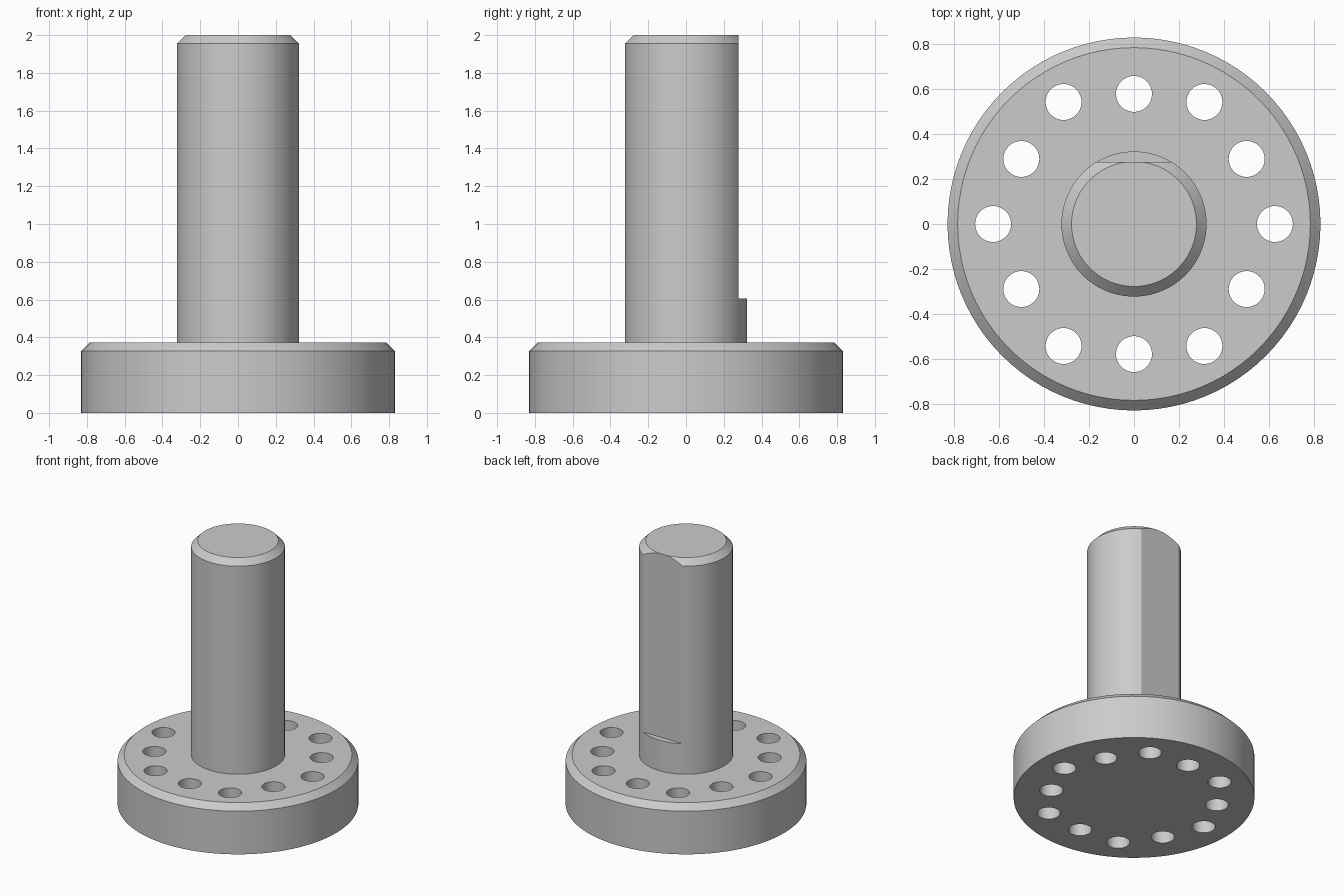
import bpy, bmesh, math
from mathutils import Vector

cube = bpy.data.objects.get("Cube")
if cube:
    bpy.data.objects.remove(cube, do_unlink=True)

SEGMENTS = 96
FLANGE_R, FLANGE_H = 0.83, 0.373
SHAFT_R, SHAFT_H = 0.323, 2.0
CHAMFER = 0.045
FLAT_Y, FLAT_Z = 0.277, 0.605
HOLE_R = 0.08

steel = bpy.data.materials.new("grey steel")
steel.use_nodes = True
grey = (0.6, 0.6, 0.6, 1)
steel.diffuse_color = grey
steel.node_tree.nodes["Principled BSDF"].inputs["Base Color"].default_value = grey


def make_object(name, bm):
    bmesh.ops.recalc_face_normals(bm, faces=bm.faces)
    mesh = bpy.data.meshes.new(name)
    bm.to_mesh(mesh)
    bm.free()
    mesh.materials.append(steel)
    obj = bpy.data.objects.new(name, mesh)
    bpy.context.collection.objects.link(obj)
    return obj


def lathe(name, profile):
    """Turn a (radius, height) profile into rings, capped at both ends."""
    bm = bmesh.new()
    rings = []
    for r, z in profile:
        rings.append([bm.verts.new((r * math.cos(a), r * math.sin(a), z))
                      for a in (math.tau * i / SEGMENTS for i in range(SEGMENTS))])
    for low, high in zip(rings, rings[1:]):
        for i in range(SEGMENTS):
            j = (i + 1) % SEGMENTS
            bm.faces.new((low[i], low[j], high[j], high[i]))
    bm.faces.new(rings[0])
    bm.faces.new(rings[-1])
    return make_object(name, bm)


def cut(target, cutter):
    """Subtract the cutter, bake the result and discard the cutter."""
    cutter.hide_render = True
    mod = target.modifiers.new("cut", 'BOOLEAN')
    mod.operation = 'DIFFERENCE'
    mod.solver = 'EXACT'
    mod.object = cutter
    bpy.context.view_layer.objects.active = target
    bpy.ops.object.modifier_apply(modifier=mod.name)
    bpy.data.objects.remove(cutter, do_unlink=True)


# Flange and shaft turned as one piece, with chamfered top rims
body = lathe("flanged_shaft", [
    (FLANGE_R, 0), (FLANGE_R, FLANGE_H - CHAMFER),
    (FLANGE_R - CHAMFER, FLANGE_H), (SHAFT_R, FLANGE_H),
    (SHAFT_R, SHAFT_H - CHAMFER), (SHAFT_R - CHAMFER, SHAFT_H)])

# Ring of bolt holes, alternating between two pitch radii
bm = bmesh.new()
for i in range(12):
    a = math.tau * i / 12
    pitch = 0.579 if i % 2 else 0.627
    new = bmesh.ops.create_cone(bm, cap_ends=True, segments=40, radius1=HOLE_R,
                                radius2=HOLE_R, depth=1)["verts"]
    bmesh.ops.translate(bm, verts=new,
                        vec=(pitch * math.cos(a), pitch * math.sin(a), 0.1))
cut(body, make_object("hole_cutter", bm))

# Flat milled along the back of the shaft, stopping at a small step
bm = bmesh.new()
bmesh.ops.create_cube(bm, size=1)
bmesh.ops.scale(bm, verts=bm.verts, vec=(1, 0.5, 2))
bmesh.ops.translate(bm, verts=bm.verts, vec=Vector((0, FLAT_Y + 0.25, FLAT_Z + 1)))
cut(body, make_object("flat_cutter", bm))

# Smooth walls, sharp rims
bpy.ops.object.select_all(action='DESELECT')
body.select_set(True)
bpy.context.view_layer.objects.active = body
# The flat meets the wall at a shallow angle, so keep the limit low
bpy.ops.object.shade_smooth_by_angle(angle=math.radians(20))
